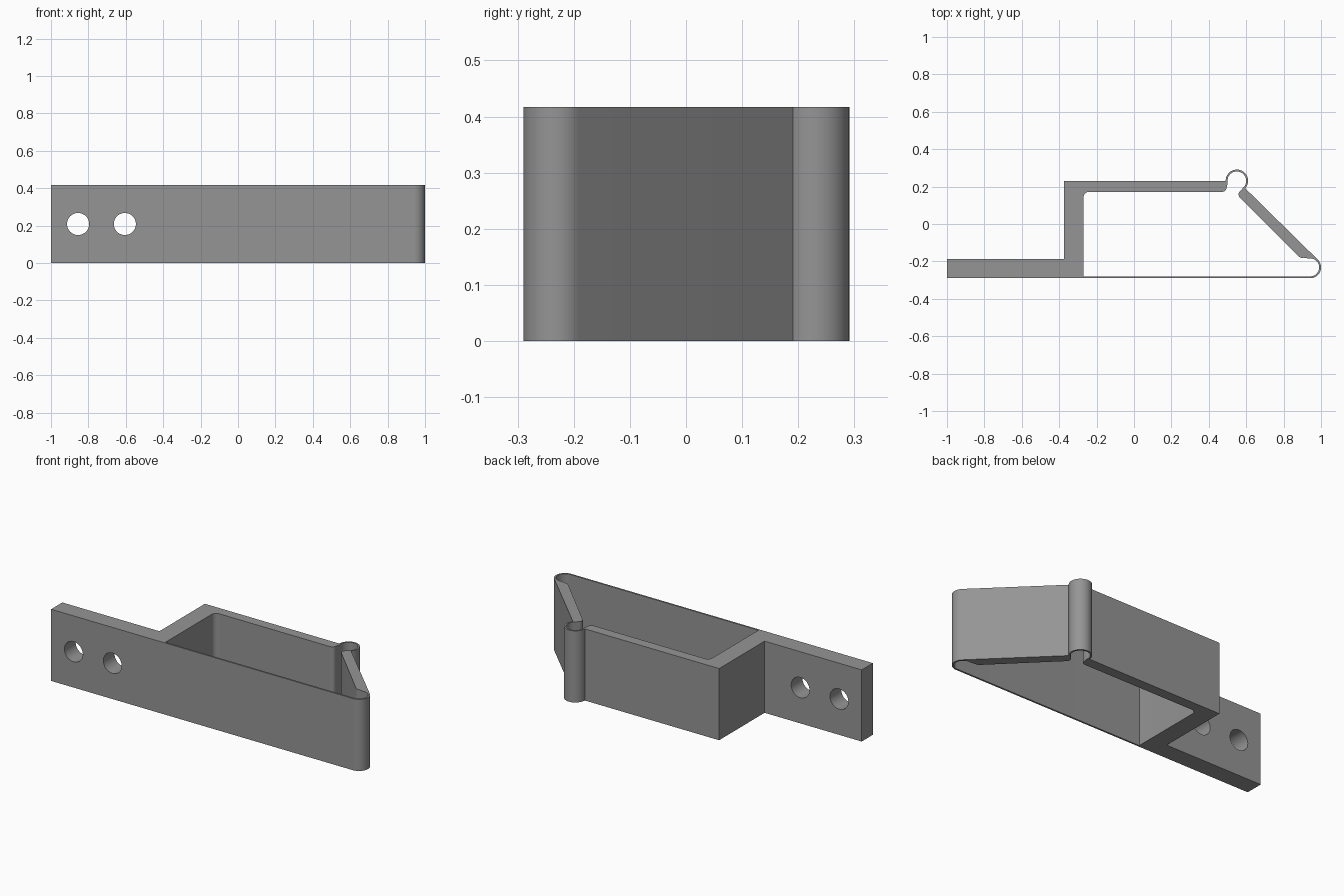
import bpy, bmesh
from math import cos, sin, radians, pi

if "Cube" in bpy.data.objects:
    bpy.data.objects.remove(bpy.data.objects["Cube"])

HEIGHT = 0.417
STRIP = 0.01                       # thickness of the flexible strips
BIG = (0.942, -0.232, 0.058)       # curl joining the base strip and the slanted arm
SMALL = (0.55, 0.231, 0.06)        # curl joining the top arm and the slanted arm


def arc(c, start, end, n=24, inset=0.0):
    """Points on circle c = (x, y, radius) between two angles in degrees."""
    x, y, r = c
    r -= inset
    return [(x + r * cos(radians(start + (end - start) * i / n)),
             y + r * sin(radians(start + (end - start) * i / n))) for i in range(n + 1)]


# Outer outline, counter-clockwise from the end of the mounting plate
outer = [(-1.0, -0.29)]
outer += arc(BIG, -90, 45)
outer += arc(SMALL, -42, 180, 36)
outer += [(-0.375, 0.231), (-0.375, -0.187), (-1.0, -0.187)]

# Inner outline: cavity including the insides of both curls
inner = [(-0.27, -0.28)]
inner += arc(BIG, -90, 98, 30, STRIP)
inner += arc((0.898, -0.158, 0.023), 285, 225, 6)      # rounded lower arm end
inner += arc((0.582, 0.158, 0.023), 225, 135, 8)       # rounded upper arm end
inner += arc(SMALL, -45, 193, 36, STRIP)
inner += arc((0.472, 0.195, 0.023), 0, -90, 8)         # rounded top arm end
inner += arc((-0.24, 0.142, 0.03), 90, 180, 8)         # inside corner fillet

# Clip body: filled outline with a hole, extruded upward
bm = bmesh.new()
edges = []
for loop in (outer, inner):
    vs = [bm.verts.new((x, y, 0)) for x, y in loop]
    edges += [bm.edges.new((vs[i - 1], vs[i])) for i in range(len(vs))]
bmesh.ops.triangle_fill(bm, use_beauty=True, edges=edges)
top = bmesh.ops.extrude_face_region(bm, geom=bm.faces[:])["geom"]
bmesh.ops.translate(bm, vec=(0, 0, HEIGHT),
                    verts=[v for v in top if isinstance(v, bmesh.types.BMVert)])
bmesh.ops.recalc_face_normals(bm, faces=bm.faces[:])
mesh = bpy.data.meshes.new("clip_body")
bm.to_mesh(mesh)
bm.free()
body = bpy.data.objects.new("clip_body", mesh)
bpy.context.collection.objects.link(body)

grey = bpy.data.materials.new("mid grey")
grey.diffuse_color = (0.3, 0.3, 0.3, 1)
grey.use_nodes = True
grey.node_tree.nodes["Principled BSDF"].inputs["Base Color"].default_value = grey.diffuse_color
mesh.materials.append(grey)

# Screw holes through the mounting plate
for i, x in enumerate((-0.855, -0.605)):
    bpy.ops.mesh.primitive_cylinder_add(vertices=48, radius=0.059, depth=0.3,
                                        location=(x, -0.24, HEIGHT / 2),
                                        rotation=(pi / 2, 0, 0))
    cutter = bpy.context.object
    cutter.name = f"screw_hole_cutter_{i + 1}"
    cutter.data.materials.append(grey)
    cutter.hide_render = True
    cutter.hide_set(True)
    cut = body.modifiers.new(f"screw_hole_{i + 1}", "BOOLEAN")
    cut.operation = "DIFFERENCE"
    cut.solver = "EXACT"
    cut.object = cutter

# Apply the holes, then smooth the curls while keeping edges sharp
bpy.ops.object.select_all(action="DESELECT")
body.select_set(True)
bpy.context.view_layer.objects.active = body
for name in [m.name for m in body.modifiers]:
    bpy.ops.object.modifier_apply(modifier=name)
for obj in [o for o in bpy.data.objects if "cutter" in o.name]:
    bpy.data.objects.remove(obj)
bpy.ops.object.shade_smooth_by_angle(angle=radians(30))
